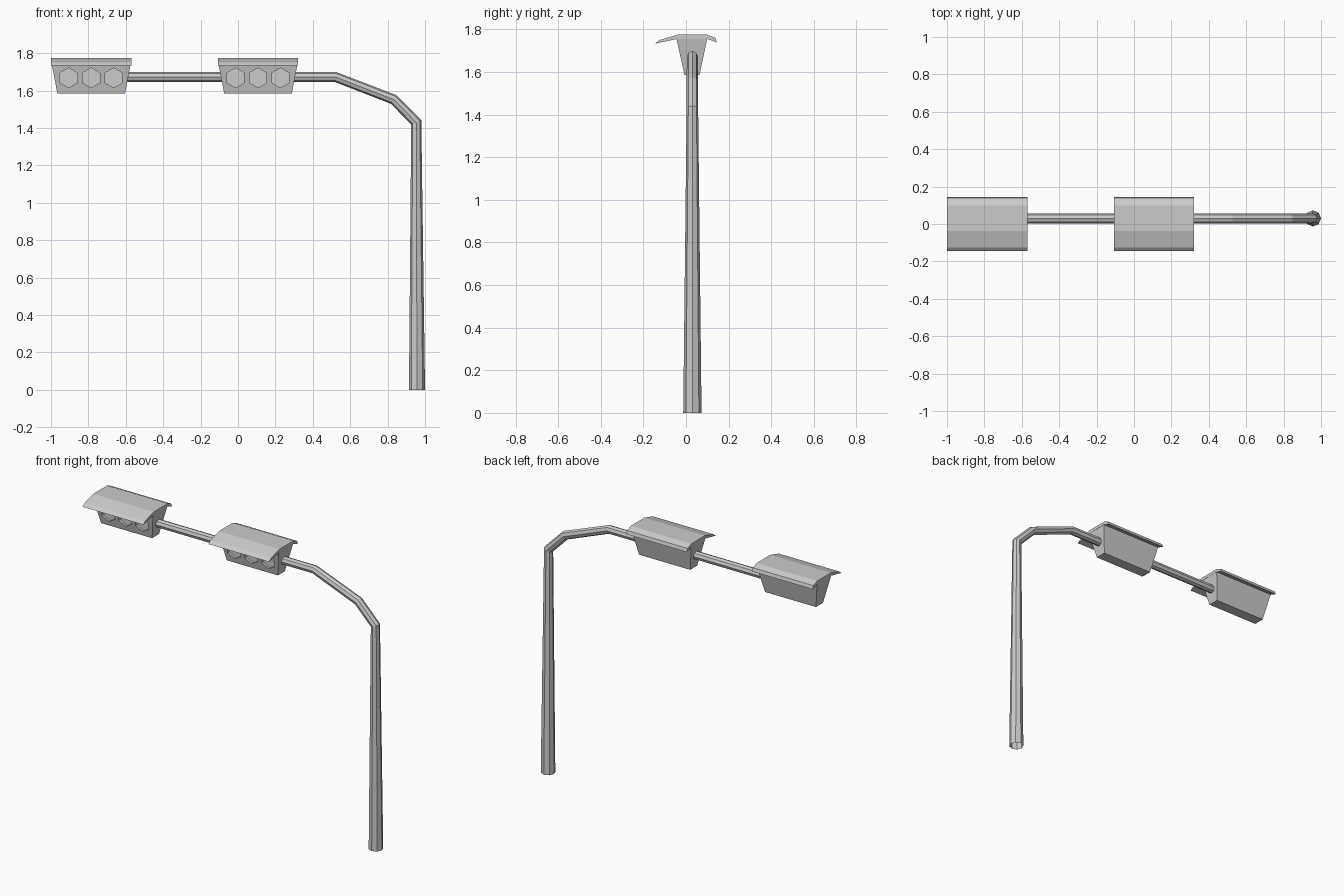
import bpy, bmesh
from math import cos, sin, pi
from mathutils import Vector

if "Cube" in bpy.data.objects:
    bpy.data.objects.remove(bpy.data.objects["Cube"])

POLE_X, POLE_Y = 0.957, 0.03


def make_object(name, bm):
    bmesh.ops.recalc_face_normals(bm, faces=bm.faces)
    mesh = bpy.data.meshes.new(name)
    bm.to_mesh(mesh)
    bm.free()
    obj = bpy.data.objects.new(name, mesh)
    bpy.context.collection.objects.link(obj)
    return obj


def bridge(bm, a, b):
    n = len(a)
    for i in range(n):
        bm.faces.new((a[i], a[(i + 1) % n], b[(i + 1) % n], b[i]))


def loft(name, loops, caps=True):
    """Skin a series of equal-length closed loops."""
    bm = bmesh.new()
    rings = [[bm.verts.new(p) for p in loop] for loop in loops]
    for a, b in zip(rings, rings[1:]):
        bridge(bm, a, b)
    if caps:
        bm.faces.new(rings[0])
        bm.faces.new(rings[-1])
    return make_object(name, bm)


def mast_loops(path):
    """Mitred octagonal rings along an (x, z, radius) path."""
    pts = [Vector((x, POLE_Y, z)) for x, z, r in path]
    loops = []
    for i, p in enumerate(pts):
        d_in = (p - pts[i - 1]).normalized() if i else (pts[1] - p).normalized()
        d_out = (pts[i + 1] - p).normalized() if i < len(pts) - 1 else d_in
        tangent = (d_in + d_out).normalized()
        side = Vector((0, 1, 0))
        normal = side.cross(tangent) / tangent.dot(d_in)
        r = path[i][2]
        loops.append([p + r * (normal * cos(k * pi / 4) + side * sin(k * pi / 4))
                      for k in range(8)])
    return loops


# Tapered pole bending into the horizontal arm, open at the foot
loft("pole_and_arm", mast_loops([
    (POLE_X, 0, 0.043), (0.953, 1.43, 0.027), (0.833, 1.552, 0.027),
    (0.523, 1.672, 0.026), (-0.64, 1.672, 0.026)]), caps=False)


def rect(half_x, cx, y0, y1, z):
    return [(cx - half_x, y0, z), (cx + half_x, y0, z),
            (cx + half_x, y1, z), (cx - half_x, y1, z)]


# Thin bent roof section (y, z)
ROOF = [(-0.145, 1.733), (-0.125, 1.75), (-0.038, 1.775), (0.10, 1.775),
        (0.138, 1.76), (0.145, 1.739), (0.132, 1.743), (0.10, 1.755),
        (-0.042, 1.755)]


def signal(label, cx):
    # Housing tapering downwards
    housing = loft(label + "_housing", [
        rect(0.181, cx, -0.007, 0.063, 1.585),
        rect(0.214, cx, -0.045, 0.10, 1.757)])
    # Three hexagonal lens recesses
    for i in (-1, 0, 1):
        hexagon = [(cx + i * 0.12 + 0.053 * sin(k * pi / 3),
                    1.668 + 0.053 * cos(k * pi / 3)) for k in range(6)]
        cutter = loft("lens_cutter", [[(x, y, z) for x, z in hexagon]
                                      for y in (-0.12, -0.001)])
        mod = housing.modifiers.new("lens", 'BOOLEAN')
        mod.operation = 'DIFFERENCE'
        mod.solver = 'EXACT'
        mod.object = cutter
        bpy.context.view_layer.objects.active = housing
        bpy.ops.object.modifier_apply(modifier=mod.name)
        bpy.data.objects.remove(cutter)
    # Sun roof
    loft(label + "_roof", [[(cx + s * 0.215, y, z) for y, z in ROOF]
                           for s in (-1, 1)])


signal("outer_signal", -0.785)
signal("inner_signal", 0.107)
